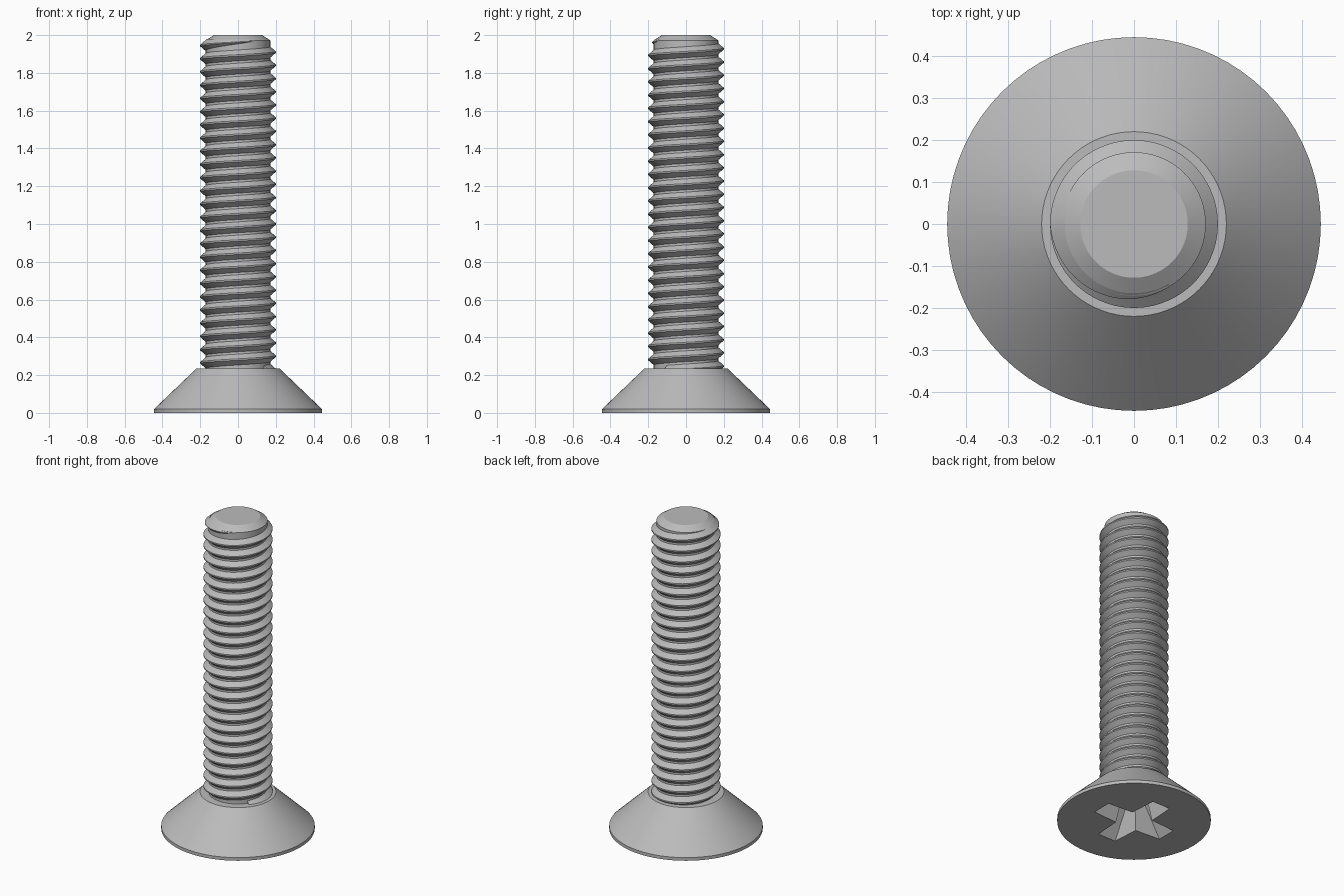
import bpy, bmesh
from math import sin, cos, pi, radians

if "Cube" in bpy.data.objects:
    bpy.data.objects.remove(bpy.data.objects["Cube"])

steel = bpy.data.materials.new("steel grey")
steel.use_nodes = True
grey = (0.5, 0.5, 0.5, 1)
steel.diffuse_color = grey
steel.node_tree.nodes["Principled BSDF"].inputs["Base Color"].default_value = grey


def finish(name, bm):
    bmesh.ops.recalc_face_normals(bm, faces=bm.faces)
    mesh = bpy.data.meshes.new(name)
    bm.to_mesh(mesh)
    bm.free()
    mesh.materials.append(steel)
    obj = bpy.data.objects.new(name, mesh)
    bpy.context.collection.objects.link(obj)
    return obj


def smooth(obj):
    bpy.ops.object.select_all(action="DESELECT")
    obj.select_set(True)
    bpy.context.view_layer.objects.active = obj
    bpy.ops.object.shade_smooth_by_angle(angle=radians(25))


def loft(name, rings):
    """Closed solid through a list of rings with equal point counts."""
    bm = bmesh.new()
    loops = [[bm.verts.new(p) for p in ring] for ring in rings]
    n = len(loops[0])
    for a, b in zip(loops, loops[1:]):
        for i in range(n):
            j = (i + 1) % n
            bm.faces.new((a[i], a[j], b[j], b[i]))
    bm.faces.new(loops[0])
    bm.faces.new(loops[-1])
    return finish(name, bm)


def lathe(name, profile, sides=72):
    return loft(name, [[(r * cos(2 * pi * i / sides), r * sin(2 * pi * i / sides), z)
                        for i in range(sides)] for r, z in profile])


def cross_ring(reach, half, tip, z):
    """Cross outline whose four arms narrow slightly to the tip."""
    ring = []
    for k in range(4):
        c, s = cos(k * pi / 2), sin(k * pi / 2)
        for x, y in ((reach, -tip), (reach, tip), (half, half)):
            ring.append((x * c - y * s, x * s + y * c, z))
    return ring


# Countersunk head with a cross recess
head = lathe("countersunk_head", [(0.445, 0), (0.445, 0.02), (0.22, 0.235)])
cutter = loft("recess_cutter", [cross_ring(0.255, 0.077, 0.066, -0.02),
                                cross_ring(0.245, 0.074, 0.063, 0),
                                cross_ring(0.1, 0.045, 0.04, 0.2)])
cutter.hide_render = True
cut = head.modifiers.new("recess", "BOOLEAN")
cut.object = cutter
cut.operation = "DIFFERENCE"
cut.solver = "EXACT"
bpy.context.view_layer.objects.active = head
bpy.ops.object.modifier_apply(modifier=cut.name)
bpy.data.objects.remove(cutter)
smooth(head)

# Shank with a chamfered end
ROOT, CREST, PITCH = 0.171, 0.2, 0.07
shank = lathe("shank", [(ROOT, 0.222), (ROOT, 1.972), (0.128, 2.0)])
smooth(shank)

# Right-handed thread that fades out near the end
STEPS = 60
turns, fade = 24.6, 1 / 3
total = int((turns + fade) * STEPS)
rings = []
for i in range(total + 1):
    u = i / STEPS - turns
    ang, z = pi + 2 * pi * u, 1.945 + PITCH * u
    k = 1 if u < 0 else max(0.03, 1 - u / fade)
    section = ((ROOT - 0.006, -0.034), (ROOT + (CREST - ROOT) * k, -0.004),
               (ROOT + (CREST - ROOT) * k, 0.004), (ROOT - 0.006, 0.034))
    rings.append([(r * cos(ang), r * sin(ang), z + dz * (0.25 + 0.75 * k))
                  for r, dz in section])
thread = loft("thread", rings)
smooth(thread)
